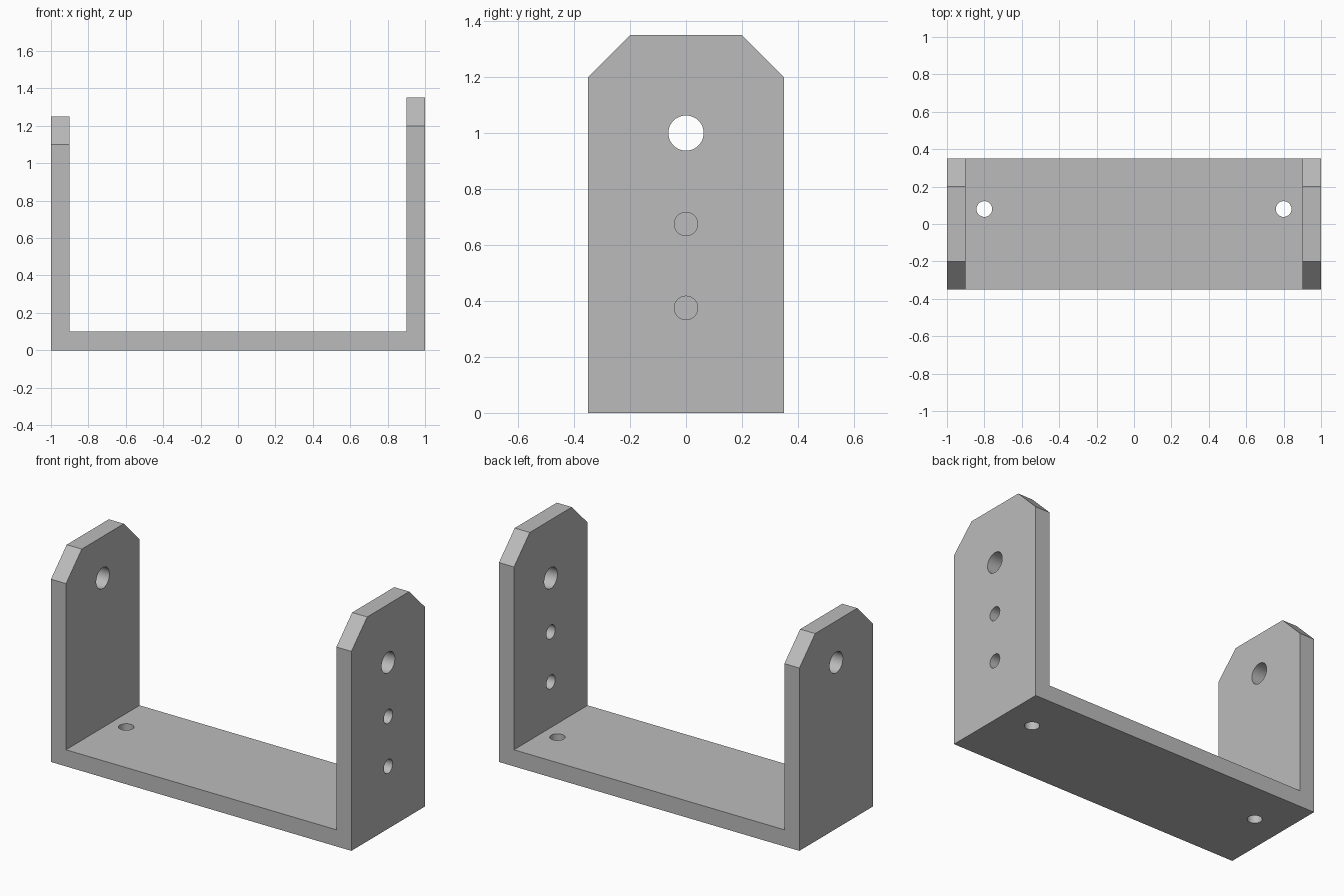
import bpy, bmesh, math

default = bpy.data.objects.get("Cube")
if default:
    bpy.data.objects.remove(default, do_unlink=True)

HALF_LENGTH, HALF_DEPTH, WALL = 1.0, 0.35, 0.10
SHORT_ARM, TALL_ARM, CHAMFER = 1.25, 1.35, 0.15
PIVOT_R, SCREW_R = 0.063, 0.042

grey = bpy.data.materials.new("plain grey")
grey.use_nodes = True
colour = (0.5, 0.5, 0.5, 1)
grey.diffuse_color = colour
grey.node_tree.nodes["Principled BSDF"].inputs["Base Color"].default_value = colour

# U-shaped profile, extruded through the depth
inner = HALF_LENGTH - WALL
profile = [(-HALF_LENGTH, 0), (HALF_LENGTH, 0), (HALF_LENGTH, TALL_ARM), (inner, TALL_ARM),
           (inner, WALL), (-inner, WALL), (-inner, SHORT_ARM), (-HALF_LENGTH, SHORT_ARM)]
bm = bmesh.new()
face = bm.faces.new([bm.verts.new((x, -HALF_DEPTH, z)) for x, z in profile])
extruded = bmesh.ops.extrude_face_region(bm, geom=[face])["geom"]
bmesh.ops.translate(bm, vec=(0, 2 * HALF_DEPTH, 0),
                    verts=[v for v in extruded if isinstance(v, bmesh.types.BMVert)])

# Chamfered corners at the top of both arms
corners = [e for e in bm.edges
           if all(v.co.z > 1 for v in e.verts)
           and abs(e.verts[0].co.y - e.verts[1].co.y) < 1e-4]
bmesh.ops.bevel(bm, geom=corners, offset=CHAMFER, segments=1, affect='EDGES')
bmesh.ops.recalc_face_normals(bm, faces=bm.faces)
mesh = bpy.data.meshes.new("bracket")
bm.to_mesh(mesh)
bm.free()
bracket = bpy.data.objects.new("bracket", mesh)
bpy.context.collection.objects.link(bracket)
mesh.materials.append(grey)


def drill(location, radius, sideways):
    """Cut a round hole through the wall at location."""
    bpy.ops.mesh.primitive_cylinder_add(
        vertices=48, radius=radius, depth=3 * WALL, location=location,
        rotation=(0, math.pi / 2 if sideways else 0, 0))
    cutter = bpy.context.object
    cutter.name = "hole_cutter"
    cutter.hide_render = True
    cutter.data.materials.append(grey)
    bpy.ops.object.select_all(action='DESELECT')
    bpy.context.view_layer.objects.active = bracket
    bracket.select_set(True)
    cut = bracket.modifiers.new("hole", 'BOOLEAN')
    cut.operation = 'DIFFERENCE'
    cut.solver = 'EXACT'
    cut.object = cutter
    bpy.ops.object.modifier_apply(modifier=cut.name)
    bpy.data.objects.remove(cutter, do_unlink=True)


# Pivot holes in the arms and screw holes in the base
for side in (-1, 1):
    drill((side * (HALF_LENGTH - WALL / 2), 0, 1), PIVOT_R, True)
    drill((side * 0.8, 0.08, WALL / 2), SCREW_R, False)

# Extra screw holes in the tall arm
for height in (0.375, 0.675):
    drill((HALF_LENGTH - WALL / 2, 0, height), SCREW_R, True)

bpy.ops.object.shade_smooth_by_angle(angle=math.radians(30))
